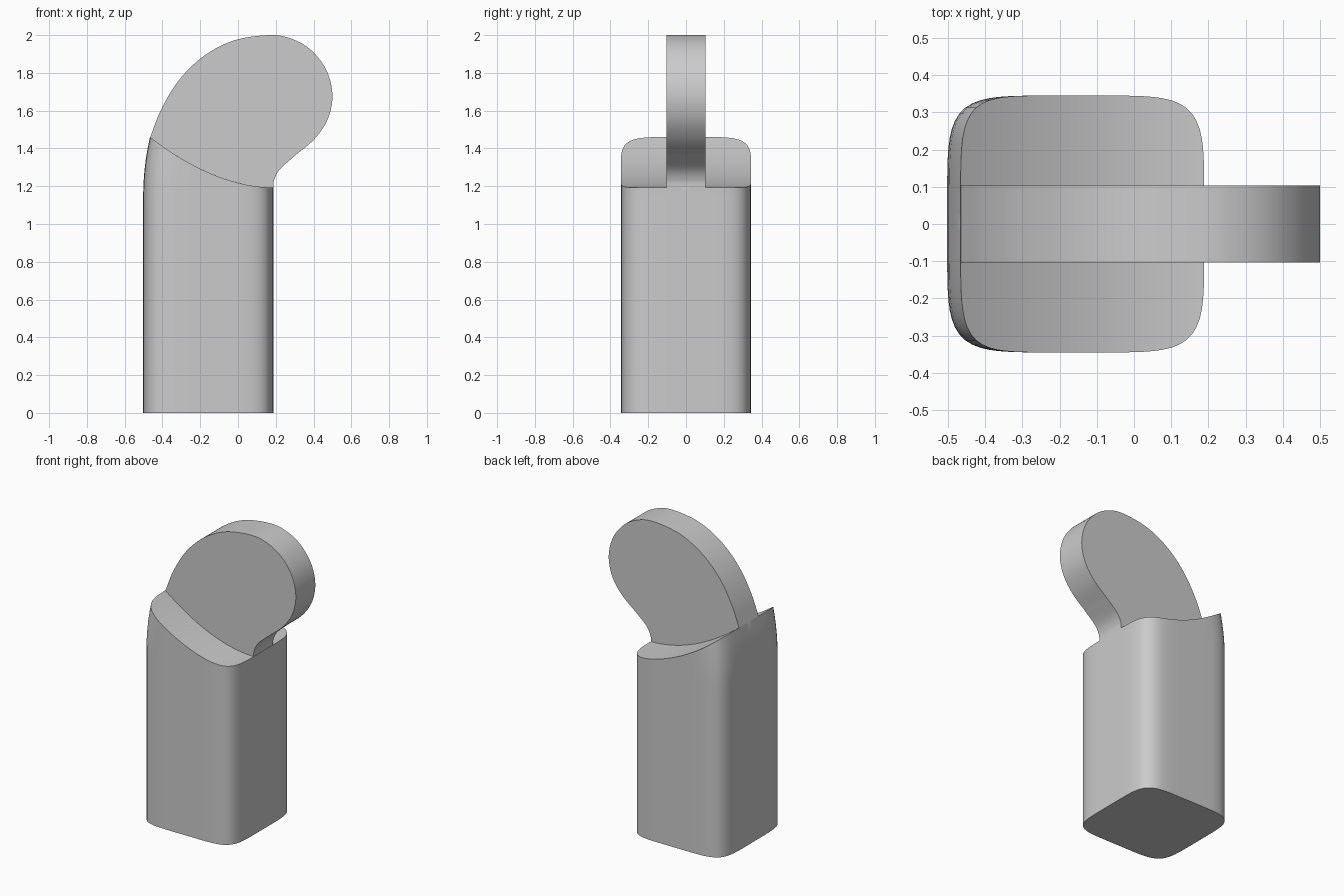
import bpy, bmesh, math
from mathutils import Vector

cube = bpy.data.objects.get("Cube")
if cube:
    bpy.data.objects.remove(cube, do_unlink=True)

GREY = (0.6, 0.6, 0.6, 1)
mat = bpy.data.materials.new("plain_grey")
mat.use_nodes = True
mat.diffuse_color = GREY
mat.node_tree.nodes["Principled BSDF"].inputs["Base Color"].default_value = GREY

HALF, MID_X, POWER = 0.345, -0.157, 5.6   # column cross-section
LEFT, RIGHT = -0.465, 0.187               # ends of the scooped top
BLADE_HALF = 0.103


def scoop(x):
    """Height of the curved shoulder at x."""
    t = max(0, (RIGHT - x) / (RIGHT - LEFT))
    return 1.193 + 0.267 * t ** 1.9


def lean(z):
    """Inward lean of the wall near the top."""
    return 0.036 * (max(0, z - 1.15) / 0.31) ** 2


def finish(name, bm):
    bmesh.ops.recalc_face_normals(bm, faces=bm.faces)
    mesh = bpy.data.meshes.new(name)
    bm.to_mesh(mesh)
    bm.free()
    mesh.materials.append(mat)
    obj = bpy.data.objects.new(name, mesh)
    bpy.context.collection.objects.link(obj)
    bpy.ops.object.select_all(action="DESELECT")
    obj.select_set(True)
    bpy.context.view_layer.objects.active = obj
    bpy.ops.object.shade_smooth_by_angle(angle=math.radians(30))


def spline(points, steps=8):
    """Smooth curve through the points."""
    p = [Vector(q) for q in points]
    p = [2 * p[0] - p[1]] + p + [2 * p[-1] - p[-2]]
    out = []
    for a, b, c, d in zip(p, p[1:], p[2:], p[3:]):
        out += [v.copy() for v in (
            b + (c - a) * (t / 2) + (2 * a - 5 * b + 4 * c - d) * (t * t / 2)
            + (3 * b - a - 3 * c + d) * (t ** 3 / 2)
            for t in (i / steps for i in range(steps)))]
    return out + [p[-2]]


# Column: rounded-square walls rising to the scooped shoulder
COUNT, STEPS = 120, 6
bm = bmesh.new()
columns = []
for i in range(COUNT):
    a = 2 * math.pi * (i + 0.5) / COUNT
    c, s = math.cos(a), math.sin(a)
    r = HALF / (abs(c) ** POWER + abs(s) ** POWER) ** (1 / POWER)
    x, y = MID_X + r * c, r * s
    top = scoop(x)
    for _ in range(12):
        top = scoop(x + lean(top))
    heights = [0] + [1.1 + (top - 1.1) * k / STEPS for k in range(STEPS + 1)]
    columns.append([bm.verts.new((x + lean(z), y, z)) for z in heights])
for i, col in enumerate(columns):
    nxt = columns[(i + 1) % COUNT]
    for k in range(len(col) - 1):
        bm.faces.new((col[k], nxt[k], nxt[k + 1], col[k + 1]))
bm.faces.new([col[0] for col in columns])
# Shoulder surface: strips from front to back
for i in range(COUNT // 2 - 1):
    bm.faces.new([columns[j][-1] for j in (i, i + 1, COUNT - 2 - i, COUNT - 1 - i)])
finish("column", bm)

# Blade: flat rounded paddle rising from the shoulder
outline = spline([
    (LEFT, 1.46), (-0.405, 1.61), (-0.31, 1.765), (-0.18, 1.89), (-0.02, 1.972),
    (0.167, 2.0), (0.285, 1.98), (0.39, 1.918), (0.47, 1.81), (0.5, 1.68),
    (0.475, 1.555), (0.405, 1.45), (0.3, 1.36), (0.222, 1.29), (0.192, 1.235),
    (RIGHT, 1.193)])
base = [RIGHT + (LEFT - RIGHT) * k / 20 for k in range(1, 20)]
outline += [Vector((x, scoop(x))) for x in base]
bm = bmesh.new()
face = bm.faces.new([bm.verts.new((p.x, -BLADE_HALF, p.y)) for p in outline])
grown = bmesh.ops.extrude_face_region(bm, geom=[face])["geom"]
bmesh.ops.translate(bm, vec=(0, 2 * BLADE_HALF, 0),
                    verts=[v for v in grown if isinstance(v, bmesh.types.BMVert)])
finish("blade", bm)
